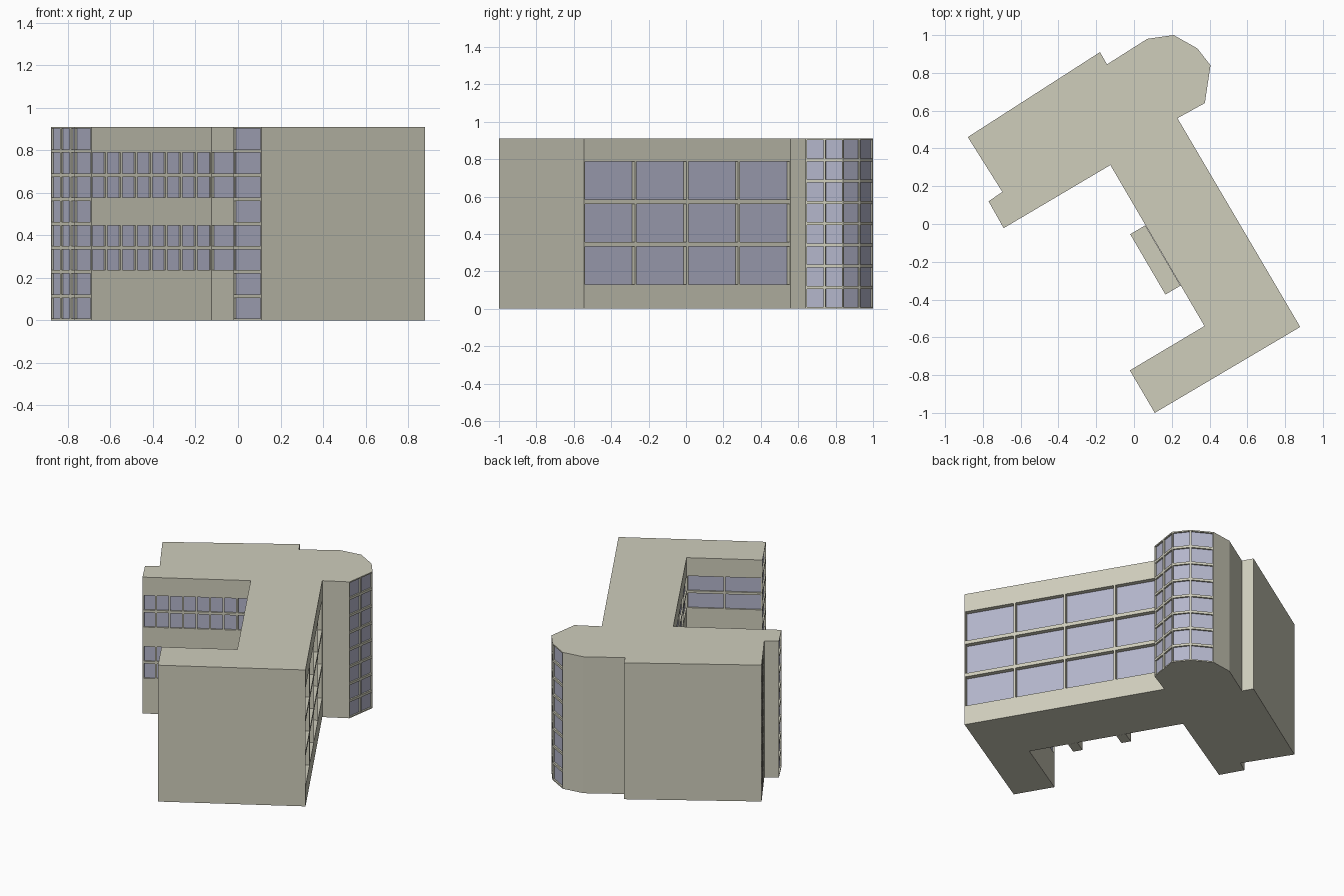
import bpy, bmesh
from mathutils import Vector

if "Cube" in bpy.data.objects:
    bpy.data.objects.remove(bpy.data.objects["Cube"])

H = 0.91                      # building height
LEVELS = 8


def material(name, rgb):
    m = bpy.data.materials.new(name)
    m.diffuse_color = (*rgb, 1)
    m.use_nodes = True
    m.node_tree.nodes["Principled BSDF"].inputs["Base Color"].default_value = m.diffuse_color
    return m


BEIGE = material("beige_wall", (0.62, 0.61, 0.50))
GLASS = material("blue_grey_glass", (0.45, 0.46, 0.59))


def level_rows(indices):
    s = H / LEVELS
    return [(i * s + 0.008, (i + 1) * s - 0.008) for i in indices]


ALL = level_rows(range(LEVELS))
COURT = level_rows((2, 3, 5, 6))
BIG = [(0.13, 0.333), (0.357, 0.56), (0.584, 0.787)]

# Footprint corners; each carries the window pattern of the wall that
# starts there: (columns, rows, recess depth) or None for a plain wall
WALLS = [
    ((-0.88, 0.46), (4, ALL, 0.01)),       # west end
    ((-0.697, 0.17), None),
    ((-0.77, 0.12), (1, ALL, 0.01)),       # west end step
    ((-0.69, -0.022), (8, COURT, 0.01)),   # courtyard, north wing
    ((-0.125, 0.312), (4, COURT, 0.01)),   # courtyard, main bar
    ((0.373, -0.54), (2, COURT, 0.01)),    # courtyard, south wing
    ((-0.022, -0.775), (1, ALL, 0.01)),    # south wing end
    ((0.11, -1.0), None),
    ((0.88, -0.545), (4, BIG, 0.03)),      # long east wall
    ((0.23, 0.56), None),
    ((0.375, 0.64), (2, ALL, 0.01)),       # faceted tower
    ((0.405, 0.84), (1, ALL, 0.01)),
    ((0.335, 0.93), (1, ALL, 0.01)),
    ((0.21, 1.0), None),
    ((0.07, 0.98), None),
    ((-0.143, 0.845), None),
    ((-0.18, 0.91), None),
]


def finish(bm, name):
    me = bpy.data.meshes.new(name)
    bm.to_mesh(me)
    bm.free()
    me.materials.append(BEIGE)
    me.materials.append(GLASS)
    ob = bpy.data.objects.new(name, me)
    bpy.context.collection.objects.link(ob)
    return ob


def face(bm, pts, mat=0):
    bm.faces.new([bm.verts.new(p) for p in pts]).material_index = mat


def wall(bm, p, q, spec):
    """Wall from p to q as a grid of cells, with recessed glass in openings."""
    p, q = Vector((*p, 0)), Vector((*q, 0))
    length = (q - p).length
    d = (q - p) / length
    inward = Vector((-d.y, d.x, 0))
    cols, rows, depth = spec or (0, [], 0)
    us = [0.0]
    for i in range(cols):
        us += [i * length / cols + 0.006, (i + 1) * length / cols - 0.006]
    us.append(length)
    zs = [0.0] + [z for r in rows for z in r] + [H]
    for i in range(len(us) - 1):
        for j in range(len(zs) - 1):
            corners = [(us[i], zs[j]), (us[i + 1], zs[j]),
                       (us[i + 1], zs[j + 1]), (us[i], zs[j + 1])]
            a = [p + d * u + Vector((0, 0, z)) for u, z in corners]
            if i % 2 and j % 2:
                b = [v + inward * depth for v in a]
                face(bm, b, 1)
                for k in range(4):
                    n = (k + 1) % 4
                    face(bm, (a[k], a[n], b[n], b[k]))
            else:
                face(bm, a)


# Main building
bm = bmesh.new()
outline = [w[0] for w in WALLS]
for k, (p, spec) in enumerate(WALLS):
    wall(bm, p, outline[(k + 1) % len(outline)], spec)
face(bm, [(x, y, H) for x, y in outline])
face(bm, [(x, y, 0) for x, y in reversed(outline)])
bmesh.ops.remove_doubles(bm, verts=bm.verts, dist=1e-5)
finish(bm, "building")

# Entrance porch in the courtyard: canopy on two side walls
START = Vector((0.06, -0.007))
ALONG = Vector((0.498, -0.852)).normalized()
OUT = Vector((ALONG.y, -ALONG.x))


def porch_part(name, u0, u1, z0, z1, depth=0.093):
    bm = bmesh.new()
    pts = [START + ALONG * u + OUT * v
           for u, v in ((u0, 0), (u0, depth), (u1, depth), (u1, 0))]
    f = bm.faces.new([bm.verts.new((c.x, c.y, z0)) for c in pts])
    ext = bmesh.ops.extrude_face_region(bm, geom=[f], use_keep_orig=True)
    for v in ext["geom"]:
        if isinstance(v, bmesh.types.BMVert):
            v.co.z = z1
    bmesh.ops.recalc_face_normals(bm, faces=bm.faces)
    finish(bm, name)


porch_part("porch_canopy", 0, 0.37, 0.19, 0.225)
porch_part("porch_side_north", 0, 0.06, 0, 0.19)
porch_part("porch_side_south", 0.31, 0.37, 0, 0.19)
